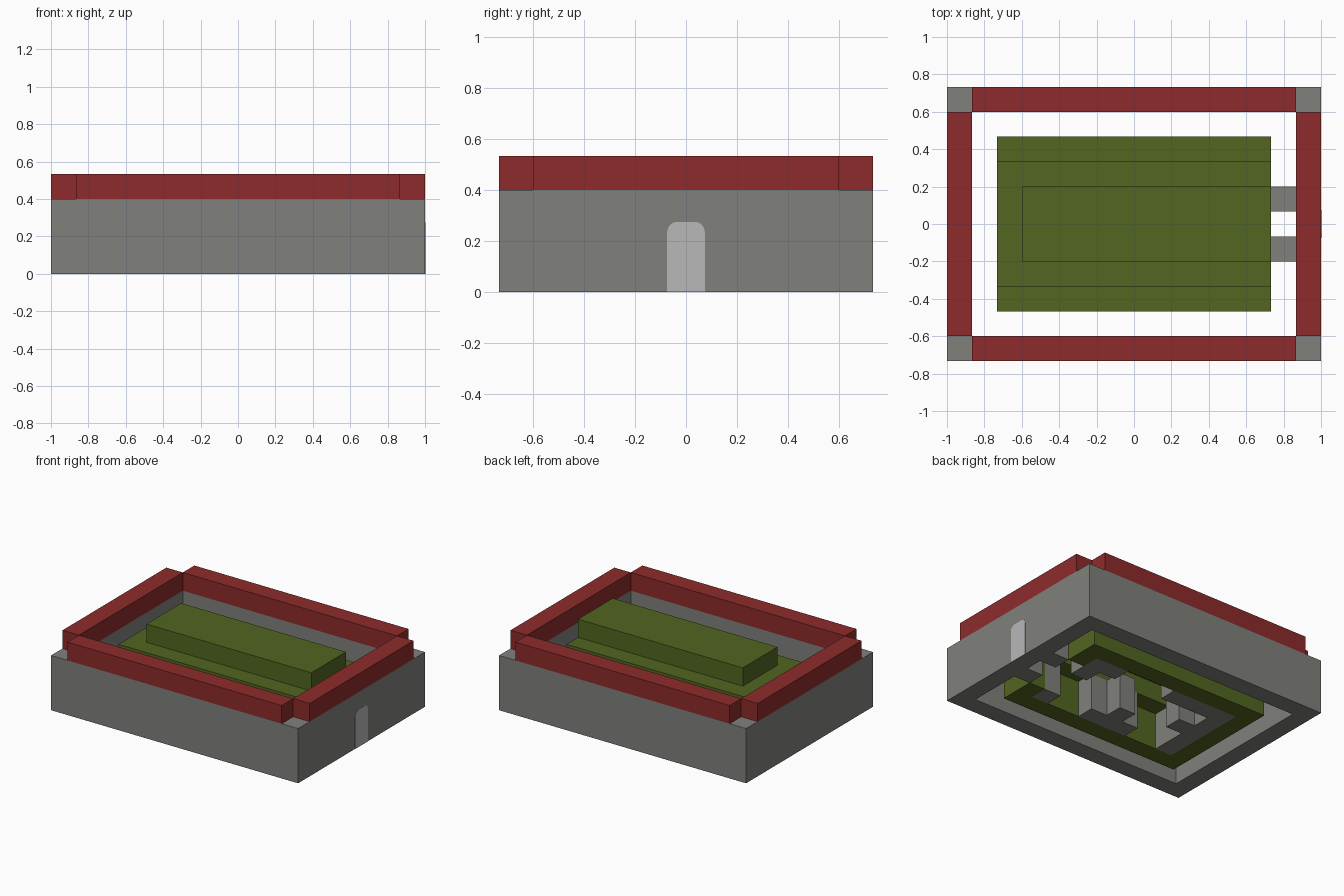
import bpy, bmesh, math
from mathutils import Matrix

U = 2 / 15  # one building block

if "Cube" in bpy.data.objects:
    bpy.data.objects.remove(bpy.data.objects["Cube"])


def material(name, color):
    m = bpy.data.materials.new(name)
    m.use_nodes = True
    m.diffuse_color = (*color, 1)
    m.node_tree.nodes["Principled BSDF"].inputs["Base Color"].default_value = (*color, 1)
    return m


stone = material("warm grey stone", (0.216, 0.22, 0.202))
red = material("dark red", (0.27, 0.024, 0.024))
green = material("olive green", (0.084, 0.133, 0.015))
pale = material("pale grey", (0.48, 0.48, 0.48))


def finish(bm, name, mat):
    bmesh.ops.recalc_face_normals(bm, faces=bm.faces)
    mesh = bpy.data.meshes.new(name)
    bm.to_mesh(mesh)
    bm.free()
    mesh.materials.append(mat)
    ob = bpy.data.objects.new(name, mesh)
    bpy.context.collection.objects.link(ob)
    return ob


def boxes(name, mat, spans):
    """Join boxes given as x, y and z spans in block units."""
    bm = bmesh.new()
    for x0, x1, y0, y1, z0, z1 in spans:
        centre = Matrix.Translation(((x0 + x1) * U / 2, (y0 + y1) * U / 2, (z0 + z1) * U / 2))
        size = Matrix.Diagonal(((x1 - x0) * U, (y1 - y0) * U, (z1 - z0) * U, 1))
        bmesh.ops.create_cube(bm, size=1, matrix=centre @ size)
    return finish(bm, name, mat)


def ring(name, mat, hx, hy, z0, z1):
    """Closed rectangular wall, one block thick."""
    bm = bmesh.new()
    loops = []
    for inset, z in ((0, z0), (0, z1), (1, z1), (1, z0)):
        x, y = hx - inset, hy - inset
        loops.append([bm.verts.new((sx * x * U, sy * y * U, z * U))
                      for sx, sy in ((-1, -1), (1, -1), (1, 1), (-1, 1))])
    for a, b in zip(loops, loops[1:] + loops[:1]):
        for k in range(4):
            n = (k + 1) % 4
            bm.faces.new((a[k], a[n], b[n], b[k]))
    return finish(bm, name, mat)


# Outer wall and the red beams on top of it
ring("outer_wall", stone, 7.5, 5.5, 0, 3)
for side, s in (("front", -1), ("back", 1)):
    boxes(side + "_beam", red, [(-6.5, 6.5, s * 5 - .5, s * 5 + .5, 3, 4)])
for side, s in (("right", -1), ("left", 1)):
    boxes(side + "_beam", red, [(s * 7 - .5, s * 7 + .5, -4.5, 4.5, 3, 4)])

# Hollow stepped hall, with an entrance gap in the lowest tier
boxes("lower_tier", green, [
    (-5.5, 5.5, 2.5, 3.5, 0, 2), (-5.5, 5.5, -3.5, -2.5, 0, 2),
    (-5.5, -4.5, -2.5, 2.5, 0, 2),
    (4.5, 5.5, 1.5, 2.5, 0, 2), (4.5, 5.5, -2.5, -1.5, 0, 2)])
ring("middle_tier", green, 5.5, 2.5, 2, 3)
boxes("top_tier", green, [(-4.5, 5.5, -1.5, 1.5, 3, 4)])

# Passage walls between the gate and the hall
boxes("passage_walls", stone, [(5.5, 6.5, s - .5, s + .5, 0, 2) for s in (-1, 1)])

# Room partitions, drawn as a plan from back to front
plan = ["####...##",
        "#.......#",
        "##.......",
        "#...#....",
        "#..###..#"]
cells = [(c - 4.5, c - 3.5, 1.5 - r, 2.5 - r, 0, 2)
         for r, row in enumerate(plan) for c, ch in enumerate(row) if ch == "#"]
partitions = boxes("room_partitions", stone, cells)
# Weld neighbouring blocks and drop the faces hidden between them
bm = bmesh.new()
bm.from_mesh(partitions.data)
bmesh.ops.remove_doubles(bm, verts=bm.verts, dist=0.001)
seen = {}
for f in bm.faces:
    key = tuple(round(v, 3) + 0.0 for v in f.calc_center_median())
    seen.setdefault(key, []).append(f)
bmesh.ops.delete(bm, geom=[f for fs in seen.values() if len(fs) > 1 for f in fs],
                 context="FACES")
bm.to_mesh(partitions.data)
bm.free()

# Gate plate with rounded upper corners
half, top, r = 0.074, 0.275, 0.04
outline = [(-half, 0), (half, 0)]
for s, start in ((1, 0), (-1, 90)):
    for k in range(5):
        a = math.radians(start + k * 22.5)
        outline.append((s * (half - r) + r * math.cos(a), top - r + r * math.sin(a)))
bm = bmesh.new()
face = bm.faces.new([bm.verts.new((0.998, y, z)) for y, z in outline])
out = bmesh.ops.extrude_face_region(bm, geom=[face])
for v in out["geom"]:
    if isinstance(v, bmesh.types.BMVert):
        v.co.x = 1.002
finish(bm, "gate", pale)
